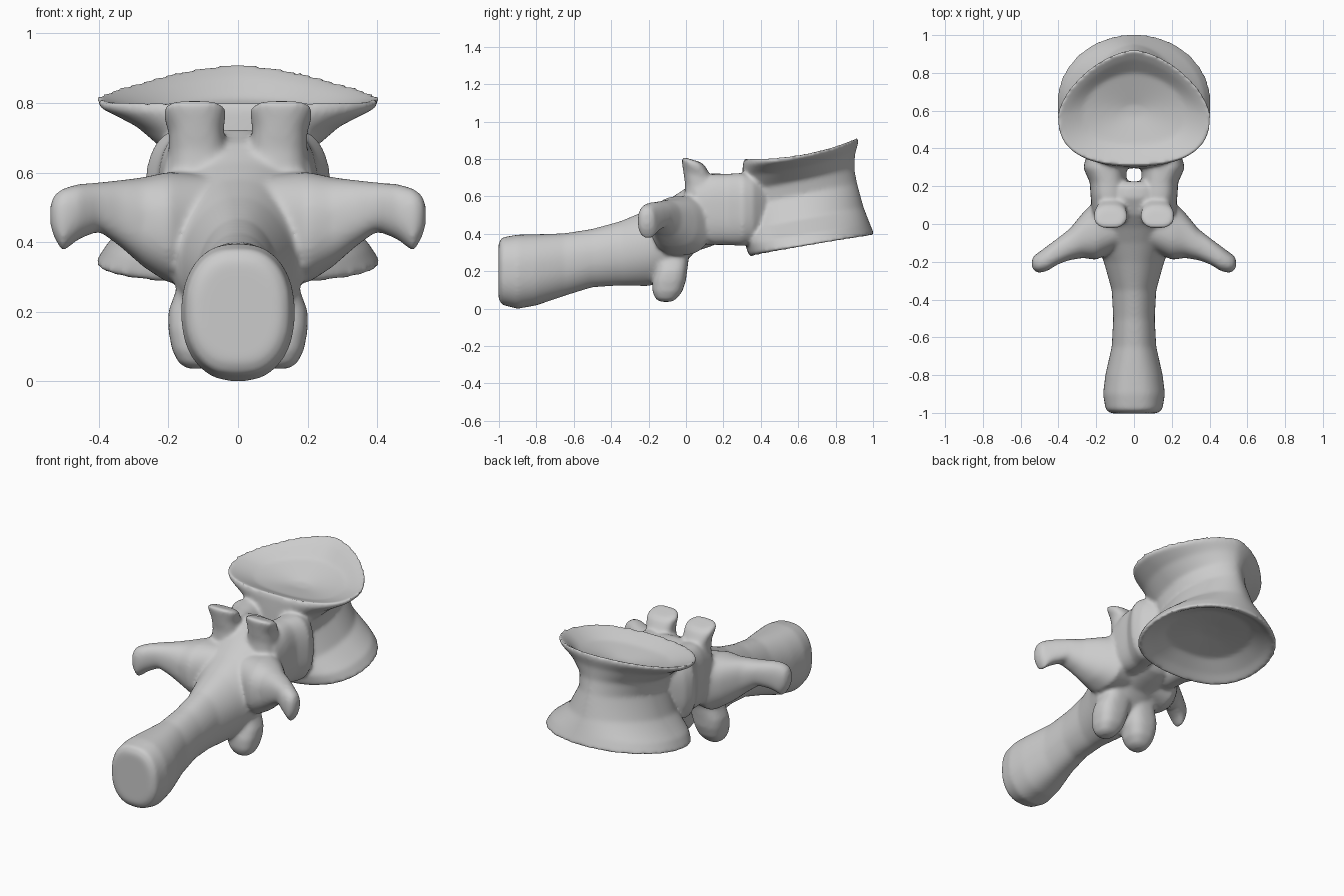
import bpy, bmesh
from math import cos, sin, pi, copysign
from mathutils import Vector

N = 64
bm = bmesh.new()


def spow(v, n):
    return copysign(abs(v) ** (2 / n), v)


def oval(center, u, v, n=2.4, taper=0):
    """Superellipse ring around center, spanned by u and v; taper narrows both ends of v."""
    c, u, v = Vector(center), Vector(u), Vector(v)
    pts = []
    for i in range(N):
        a = spow(cos(2 * pi * i / N), n)
        b = spow(sin(2 * pi * i / N), n)
        pts.append(c + u * a * (1 - taper * b * b) + v * b)
    return pts


def loft(rings):
    """Skin a list of rings into a closed solid."""
    vs = [[bm.verts.new(p) for p in r] for r in rings]
    faces = [bm.faces.new(vs[0][::-1]), bm.faces.new(vs[-1])]
    for a, b in zip(vs, vs[1:]):
        for i in range(N):
            j = (i + 1) % N
            faces.append(bm.faces.new((a[i], a[j], b[j], b[i])))
    bmesh.ops.recalc_face_normals(bm, faces=faces)


def body_ring(y0, ym, y1, hx, z0, z1, n_far, k):
    """D-shaped ring: squarish at y0, exponent n_far toward y1, rising z0 to z1 with power k."""
    pts = []
    for i in range(N):
        c, s = cos(2 * pi * i / N), sin(2 * pi * i / N)
        n = n_far if s > 0 else 2.5
        y = ym + spow(s, n) * ((y1 - ym) if s > 0 else (ym - y0))
        t = max(0, (y - y0) / (y1 - y0))
        pts.append(Vector((hx * spow(c, n), y, z0 + (z1 - z0) * t ** k)))
    return pts


# Waisted body with a dished top and bottom
loft([body_ring(*r) for r in [
    (.62, .67, .72, .05, .42, .43, 2, 1), (.46, .67, .88, .25, .38, .43, 2, 1),
    (.39, .66, .95, .345, .32, .41, 2, 1), (.35, .65, .985, .39, .276, .39, 2, .9),
    (.335, .65, 1.008, .411, .288, .392, 2, .9), (.315, .64, .985, .375, .345, .45, 1.95, 1),
    (.30, .62, .95, .265, .42, .54, 1.85, 1), (.295, .60, .915, .2, .54, .67, 1.8, 1),
    (.295, .59, .90, .215, .63, .75, 1.75, 1.2), (.30, .58, .905, .30, .715, .83, 1.7, 1.6),
    (.305, .57, .922, .404, .775, .885, 1.6, 2), (.313, .57, .920, .406, .803, .918, 1.6, 2.2),
    (.355, .58, .872, .355, .787, .88, 1.6, 2), (.42, .60, .80, .27, .76, .81, 1.8, 1.5),
    (.57, .60, .63, .05, .74, .745, 2, 1)]])

# Long rear process running into the arch
loft([oval((0, y, z), (hx, 0, 0), (0, 0, hz), n, .15) for y, z, hx, hz, n in [
    (-1.003, .20, .12, .145, 2.8), (-.985, .20, .15, .18, 2.8), (-.9, .197, .164, .198, 2.7),
    (-.8, .207, .152, .19, 2.6), (-.65, .235, .118, .167, 2.4), (-.5, .27, .11, .156, 2.3),
    (-.35, .295, .118, .172, 2.2), (-.2, .325, .16, .205, 2.2), (-.1, .365, .2, .215, 2.2),
    (-.02, .43, .208, .2, 2.3), (.05, .495, .205, .19, 2.4), (.14, .53, .2, .195, 2.4),
    (.2, .54, .19, .18, 2.4), (.225, .54, .16, .15, 2.4)]])

for s in (1, -1):
    # Side wings with drooping tips
    loft([oval((s * x, y, z), (0, hy, 0), (0, 0, hz)) for x, y, z, hy, hz in [
        (.06, .0, .45, .12, .14), (.2, -.03, .442, .16, .16), (.27, -.06, .457, .12, .13),
        (.34, -.108, .483, .083, .095), (.40, -.142, .502, .07, .07), (.46, -.183, .487, .066, .08),
        (.505, -.205, .463, .055, .092), (.53, -.208, .475, .04, .06), (.54, -.208, .478, .02, .03)]])
    # Struts joining arch to body, leaving a narrow canal open
    loft([oval((s * x, y, z), (hx, 0, 0), (0, 0, hz), 2.5) for y, x, z, hx, hz in [
        (.05, .12, .52, .1, .17), (.15, .135, .53, .095, .19), (.22, .137, .53, .097, .19),
        (.3, .155, .53, .115, .195), (.36, .15, .53, .1, .18), (.43, .13, .53, .06, .15)]])
    # Upper joint knobs
    loft([oval((s * x, y, z), (hx, 0, 0), (0, hy, -.3 * hy)) for z, x, y, hx, hy in [
        (.52, .11, .09, .1, .1), (.64, .115, .085, .085, .09), (.71, .12, .065, .078, .08),
        (.765, .125, .045, .09, .067), (.785, .125, .037, .09, .062), (.797, .125, .03, .07, .045)]])
    # Lower joint knobs, nearly meeting in the middle
    loft([oval((s * x, y, z), (hx, 0, 0), (0, hy, 0), 2.6) for z, x, y, hx, hy in [
        (.36, .08, -.05, .1, .09), (.27, .085, -.07, .09, .085), (.2, .103, -.08, .098, .086),
        (.15, .108, -.09, .093, .09), (.09, .112, -.1, .078, .08),
        (.05, .117, -.107, .053, .055), (.036, .12, -.107, .025, .03)]])

mesh = bpy.data.meshes.new("vertebra")
bm.to_mesh(mesh)
bm.free()
bone = bpy.data.objects.new("vertebra", mesh)
bpy.context.collection.objects.link(bone)
bpy.context.view_layer.objects.active = bone
bone.select_set(True)

# Fuse the parts and soften the joins
rm = bone.modifiers.new("fuse", 'REMESH')
rm.mode = 'VOXEL'
rm.voxel_size = .009
rm.use_smooth_shade = True
sm = bone.modifiers.new("soften", 'SMOOTH')
sm.factor = .5
sm.iterations = 18
bpy.ops.object.convert(target='MESH')
bpy.ops.object.shade_smooth()
